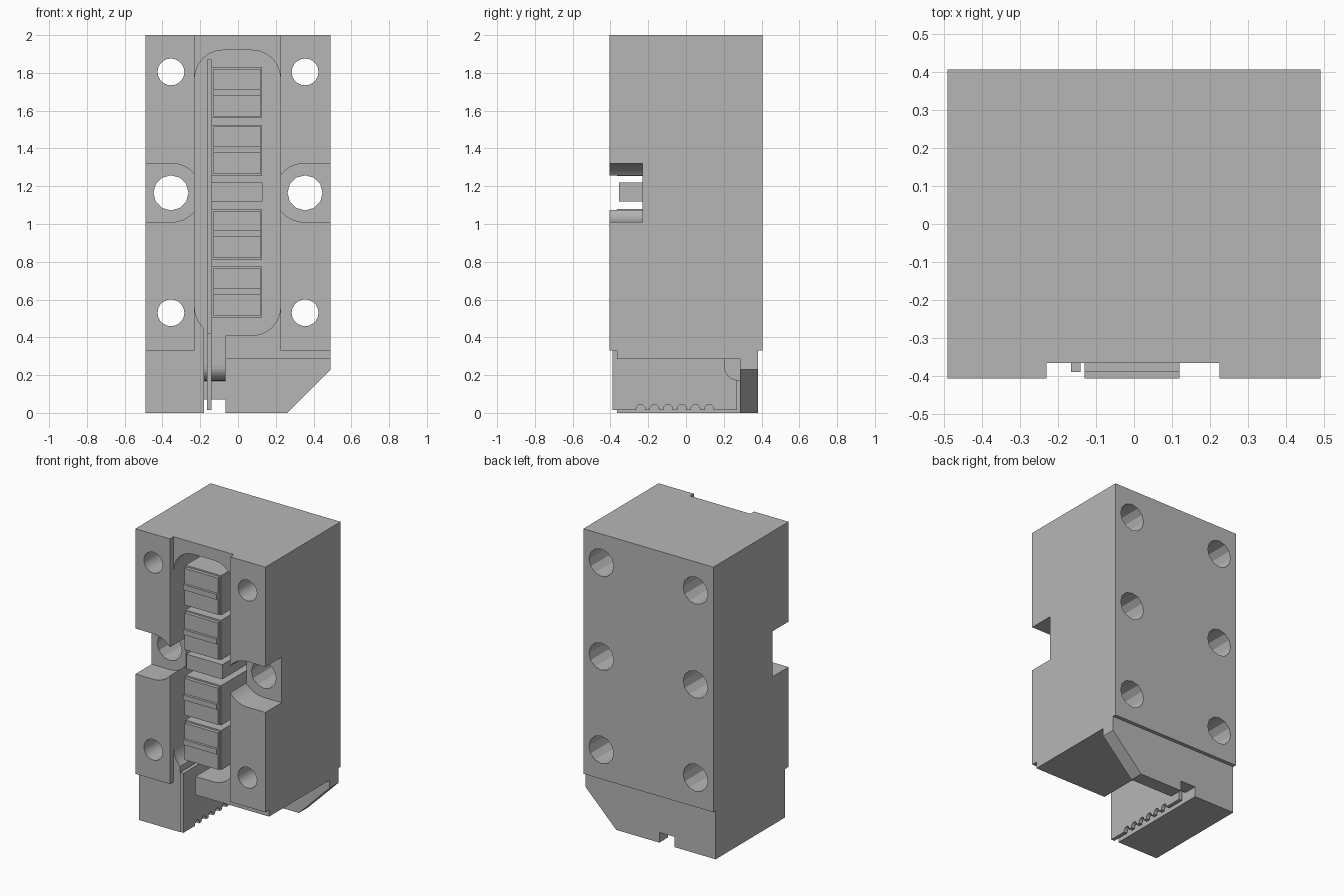
import bpy, bmesh, math
from mathutils import Vector

if "Cube" in bpy.data.objects:
    bpy.data.objects.remove(bpy.data.objects["Cube"], do_unlink=True)

grey = bpy.data.materials.new("plain grey")
grey.use_nodes = True
COLOUR = (0.47, 0.47, 0.47, 1)
grey.diffuse_color = COLOUR
grey.node_tree.nodes["Principled BSDF"].inputs["Base Color"].default_value = COLOUR


def prism(name, outline, lo, hi, axis):
    """Extrude an outline along x (points are y, z) or along y (points are x, z)."""
    def place(p, d):
        return (d, p[0], p[1]) if axis == "x" else (p[0], d, p[1])
    bm = bmesh.new()
    face = bm.faces.new([bm.verts.new(place(p, lo)) for p in outline])
    moved = bmesh.ops.extrude_face_region(bm, geom=[face])["geom"]
    shift = Vector(place((0, 0), hi - lo))
    bmesh.ops.translate(bm, vec=shift, verts=[g for g in moved if isinstance(g, bmesh.types.BMVert)])
    bmesh.ops.recalc_face_normals(bm, faces=bm.faces)
    mesh = bpy.data.meshes.new(name)
    bm.to_mesh(mesh)
    bm.free()
    mesh.materials.append(grey)
    obj = bpy.data.objects.new(name, mesh)
    bpy.context.collection.objects.link(obj)
    return obj


def box(name, x0, x1, y0, y1, z0, z1):
    return prism(name, [(x0, z0), (x1, z0), (x1, z1), (x0, z1)], y0, y1, "y")


def arc(cx, cz, r, start, end, n):
    angles = [math.radians(start + (end - start) * i / n) for i in range(n + 1)]
    return [(cx + r * math.cos(a), cz + r * math.sin(a)) for a in angles]


def circle(cx, cz, r, n):
    return arc(cx, cz, r, 0, 360, n)[:-1]


def activate(obj):
    bpy.ops.object.select_all(action="DESELECT")
    obj.select_set(True)
    bpy.context.view_layer.objects.active = obj


def cut(obj, cutter):
    cutter.hide_render = True
    mod = obj.modifiers.new("cut", "BOOLEAN")
    mod.operation, mod.solver, mod.object = "DIFFERENCE", "EXACT", cutter
    activate(obj)
    bpy.ops.object.modifier_apply(modifier=mod.name)
    bpy.data.objects.remove(cutter, do_unlink=True)


# Main housing, with the foot stepped in at front and back
FLOOR = 0.2
body = box("housing", -0.49, 0.49, -0.405, 0.405, 0, 2)
cut(body, box("foot_front_step", -1, 1, -1, -0.365, -1, 0.33))
cut(body, box("foot_back_step", -1, 1, 0.38, 1, -1, 0.33))
cut(body, box("front_groove", -0.23, 0.225, -1, -0.365, -1, 3))
# Open corner under the housing, leaving a chamfered back plate
cut(body, box("open_corner", -0.18, 1, -1, 0.285, -1, 0.285))
cut(body, prism("plate_chamfer", [(0.26, 0), (0.26, -0.5), (1, -0.5), (1, 0.74)], -1, 1, "y"))
cut(body, box("bottom_slot", -0.18, -0.065, -1, 1, -1, 0.07))
# Rounded pocket and the slot leading down from it
R = 0.15
rounded = []
for x, z, a in [(0.225 - R, 1.92 - R, 0), (-0.23 + R, 1.92 - R, 90),
                (-0.23 + R, 0.41 + R, 180), (0.225 - R, 0.41 + R, 270)]:
    rounded += arc(x, z, R, a, a + 90, 6)
cut(body, prism("pocket", rounded, -1, FLOOR, "y"))
cut(body, box("board_slot", -0.18, -0.065, -1, FLOOR, 0.1, 0.6))
# Side notches and bolt holes
for s in (-1, 1):
    notch = [(s * x, z) for x, z in arc(0.35, 1.165, 0.155, 90, 270, 16) + [(1, 1.01), (1, 1.32)]]
    cut(body, prism("side_notch", notch, -1, -0.23, "y"))
    cut(body, prism("middle_hole", circle(s * 0.355, 1.165, 0.093, 12), -1, 1, "y"))
    for z in (0.53, 1.805):
        cut(body, prism("bolt_hole", circle(s * 0.355, z, 0.071, 20), -1, 1, "y"))
        cut(body, prism("counterbore", circle(s * 0.355, z, 0.093, 12), 0, 1, "y"))

# Curved run-out at the back of the slot
curve = arc(0.28, 0.25, 0.08, 180, 263, 6)
prism("slot_runout", [(0.286, 0.286), (0.2, 0.286)] + curve + [(0.286, 0.17)], -0.18, -0.065, "x")

# Upright circuit board with scalloped lower edge
outline = [(-0.388, 0.015), (0.27, 0.015)] + curve[::-1] + [
    (FLOOR, 1.87), (-0.2, 1.87), (-0.2, 0.42), (-0.388, 0.42)]
board = prism("board", outline, -0.165, -0.14, "x")
for i in range(6):
    cut(board, prism("scallop", circle(-0.24 + 0.0725 * i, 0.021, 0.024, 12), -1, 1, "x"))

# Four connector blocks, each with a rim and a raised ridge
for i, z in enumerate((0.505, 0.81, 1.255, 1.56)):
    box(f"connector_{i + 1}", -0.13, 0.12, -0.388, FLOOR, z + 0.01, z + 0.26)
    box(f"connector_rim_{i + 1}", -0.14, 0.128, -0.365, FLOOR, z, z + 0.27)
    box(f"connector_ridge_{i + 1}", -0.13, 0.12, -0.405, -0.38, z + 0.12, z + 0.155)

# Middle bar between the connector pairs
box("middle_bar", -0.14, 0.13, -0.355, FLOOR, 1.12, 1.22)

# Smooth only the curved walls
activate(body)
bpy.ops.object.shade_smooth_by_angle(angle=math.radians(25))
